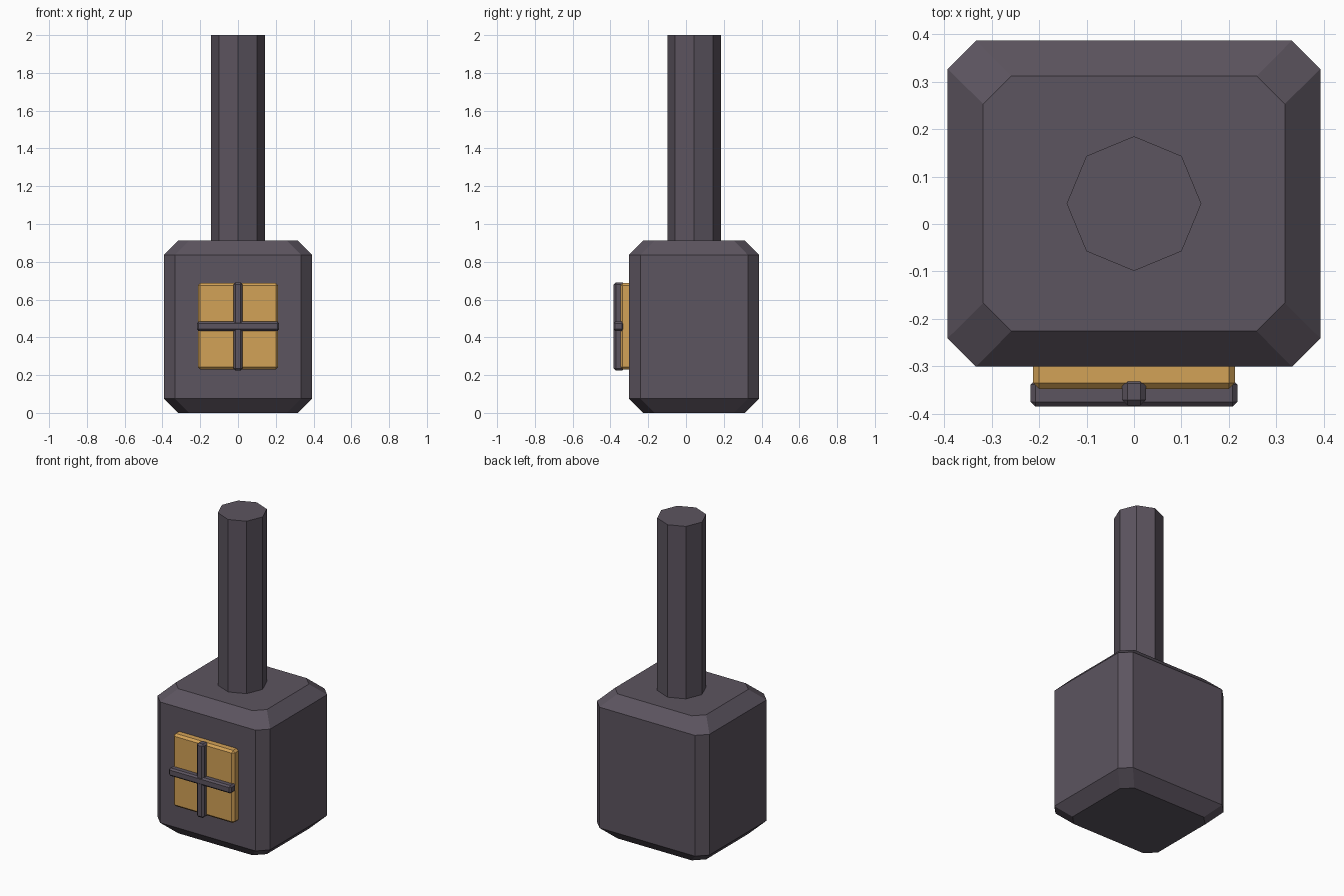
import bpy, bmesh
from math import cos, sin, pi

if "Cube" in bpy.data.objects:
    bpy.data.objects.remove(bpy.data.objects["Cube"], do_unlink=True)


def material(name, rgb):
    mat = bpy.data.materials.new(name)
    mat.use_nodes = True
    colour = (*rgb, 1)
    mat.diffuse_color = colour
    mat.node_tree.nodes["Principled BSDF"].inputs["Base Color"].default_value = colour
    return mat


stone = material("dark purple grey", (0.107, 0.089, 0.115))
amber = material("amber", (0.65, 0.36, 0.095))


def finish(name, bm, mat):
    bmesh.ops.recalc_face_normals(bm, faces=bm.faces)
    mesh = bpy.data.meshes.new(name)
    bm.to_mesh(mesh)
    bm.free()
    mesh.materials.append(mat)
    obj = bpy.data.objects.new(name, mesh)
    bpy.context.collection.objects.link(obj)
    return obj


def loft(name, rings, mat):
    """Join stacked rings of points and cap both ends."""
    bm = bmesh.new()
    loops = [[bm.verts.new(p) for p in ring] for ring in rings]
    n = len(loops[0])
    for low, high in zip(loops, loops[1:]):
        for i in range(n):
            j = (i + 1) % n
            bm.faces.new((low[i], low[j], high[j], high[i]))
    bm.faces.new(loops[0])
    bm.faces.new(loops[-1])
    return finish(name, bm, mat)


def cut_rectangle(hx, hy, cut, z):
    """Rectangle with its four corners cut off."""
    pts = []
    for sx, sy in ((1, 1), (-1, 1), (-1, -1), (1, -1)):
        pair = [(sx * hx, sy * (hy - cut)), (sx * (hx - cut), sy * hy)]
        pts += pair if sx == sy else pair[::-1]
    return [(x, CENTRE_Y + y, z) for x, y in pts]


def bevelled_box(name, centre, size, width, mat):
    bm = bmesh.new()
    bmesh.ops.create_cube(bm, size=1)
    bmesh.ops.scale(bm, vec=size, verts=bm.verts)
    bmesh.ops.translate(bm, vec=centre, verts=bm.verts)
    bmesh.ops.bevel(bm, geom=bm.edges[:], offset=width, segments=1,
                    affect='EDGES', profile=0.5)
    return finish(name, bm, mat)


CENTRE_Y = 0.043

# House block with chamfered edges
HX, HY, INSET, TOP = 0.393, 0.344, 0.075, 0.912
loft("house_body", [
    cut_rectangle(HX - INSET, HY - INSET, 0.059, 0),
    cut_rectangle(HX, HY, 0.06, INSET),
    cut_rectangle(HX, HY, 0.06, TOP - INSET),
    cut_rectangle(HX - INSET, HY - INSET, 0.059, TOP),
], stone)

# Eight-sided chimney
loft("chimney", [
    [(0.142 * cos(i * pi / 4), CENTRE_Y + 0.142 * sin(i * pi / 4), z) for i in range(8)]
    for z in (0.85, 2)
], stone)

# Window pane and its crossed bars
WZ = 0.458
bevelled_box("window_pane", (0, -0.3, WZ), (0.426, 0.096, 0.458), 0.013, amber)
bevelled_box("window_bar_vertical", (0, -0.354, WZ), (0.05, 0.057, 0.466), 0.011, stone)
bevelled_box("window_bar_horizontal", (0, -0.357, WZ), (0.436, 0.056, 0.05), 0.01, stone)
